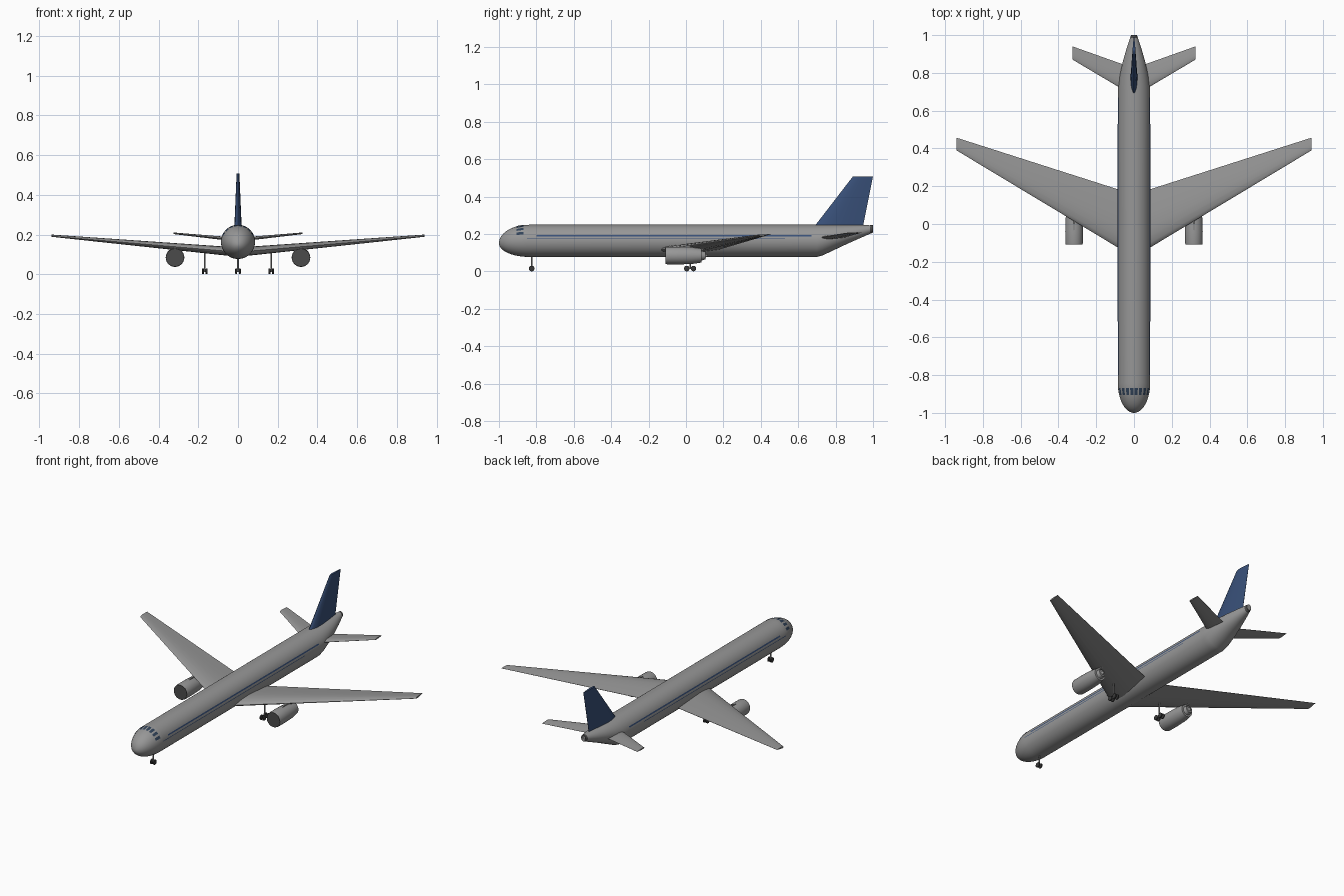
import bpy, bmesh, math
from math import sin, cos, pi, radians, sqrt

if "Cube" in bpy.data.objects:
    bpy.data.objects.remove(bpy.data.objects["Cube"])


def material(name, rgb):
    m = bpy.data.materials.new(name)
    m.diffuse_color = (*rgb, 1)
    m.use_nodes = True
    m.node_tree.nodes["Principled BSDF"].inputs["Base Color"].default_value = m.diffuse_color
    return m


GREY = material("hull_grey", (0.31, 0.31, 0.31))
BLUE = material("tail_blue", (0.04, 0.08, 0.19))
GLASS = material("window_blue", (0.03, 0.055, 0.1))
DARK = material("rubber", (0.04, 0.04, 0.04))
FAN = material("fan_grey", (0.07, 0.07, 0.07))


def loft(name, rings, mat=None, closed=True, angle=35):
    """Skin a list of equal-length point rings; closed rings get end caps."""
    bm = bmesh.new()
    vs = [[bm.verts.new(p) for p in r] for r in rings]
    n = len(rings[0])
    for a, b in zip(vs, vs[1:]):
        for i in range(n if closed else n - 1):
            j = (i + 1) % n
            bm.faces.new((a[i], a[j], b[j], b[i]))
    if closed:
        bm.faces.new(vs[0])
        bm.faces.new(vs[-1])
    bmesh.ops.recalc_face_normals(bm, faces=bm.faces)
    me = bpy.data.meshes.new(name)
    bm.to_mesh(me)
    bm.free()
    ob = bpy.data.objects.new(name, me)
    bpy.context.collection.objects.link(ob)
    me.materials.append(mat or GREY)
    bpy.ops.object.select_all(action='DESELECT')
    ob.select_set(True)
    bpy.context.view_layer.objects.active = ob
    bpy.ops.object.shade_smooth_by_angle(angle=radians(angle))
    return ob


def lathe(name, center, profile, axis='Y', mat=None, seg=28):
    """Revolve (offset, radius) pairs around an axis through center."""
    x, y, z = center
    rings = []
    for d, r in profile:
        ring = []
        for i in range(seg):
            c, s = r * cos(2 * pi * i / seg), r * sin(2 * pi * i / seg)
            o = {'X': (d, c, s), 'Y': (c, d, s), 'Z': (c, s, d)}[axis]
            ring.append((x + o[0], y + o[1], z + o[2]))
        rings.append(ring)
    return loft(name, rings, mat)


# Fuselage: (y, centre z, half width, half height), rounded nose then upswept tail
R = 0.086
body = []
for k in range(13):
    t = max(0.04, sin(k / 12 * pi / 2))
    body.append((-0.84 - 0.16 * cos(k / 12 * pi / 2), 0.15 + 0.013 * t, R * t, R * t))
body += [(0.70, 0.163, R, R), (0.73, 0.167, 0.084, 0.082), (0.79, 0.181, 0.075, 0.068),
         (0.86, 0.197, 0.059, 0.051), (0.93, 0.212, 0.039, 0.035), (1.0, 0.227, 0.015, 0.019)]


def skin(y, a, k=1.0):
    """Point on the fuselage at station y, angle a measured from +x."""
    for p, q in zip(body, body[1:]):
        if y <= q[0]:
            break
    t = (y - p[0]) / (q[0] - p[0])
    zc, rx, rz = (p[i] + (q[i] - p[i]) * t for i in (1, 2, 3))
    return (k * rx * cos(a), y, zc + k * rz * sin(a))


loft("fuselage", [[(rx * cos(2 * pi * i / 48), y, zc + rz * sin(2 * pi * i / 48))
                   for i in range(48)] for y, zc, rx, rz in body], angle=40)

# Dark exhaust cap at the tail tip
loft("tail_cap", [[skin(y, 2 * pi * i / 24, k) for i in range(24)]
                  for y, k in ((0.985, 1.01), (1.0, 1.03))], FAN)


def patch(name, y0, y1, a0, a1, mat, k):
    loft(name, [[skin(y0 + (y1 - y0) * j / 3, a0 + (a1 - a0) * i / 3, k)
                 for i in range(4)] for j in range(4)], mat, closed=False)


# Cockpit windows
for d in (8, 24, 42, 61):
    for s in (-1, 1):
        a = radians(90 + s * d)
        patch("cockpit_window", -0.905, -0.868, a - radians(5.5), a + radians(5.5), GLASS, 1.022)

# Cabin window band and thin trim line on both sides
for z0, z1, y0, y1 in ((0.187, 0.195, -0.80, 0.67), (0.172, 0.1755, -0.85, 0.53)):
    a0, a1 = math.asin((z0 - 0.163) / R), math.asin((z1 - 0.163) / R)
    for m in (False, True):
        patch("side_stripe", y0, y1, pi - a0 if m else a0, pi - a1 if m else a1,
              BLUE, 1.007)

# Airfoil outline: (chord fraction, half thickness fraction), mirrored below
FOIL = [(0, 0), (0.02, 0.3), (0.08, 0.62), (0.2, 0.92), (0.35, 1), (0.6, 0.72), (0.85, 0.3), (1, 0.04)]
LOOP = FOIL + [(c, -h) for c, h in reversed(FOIL[1:])]


def surface(name, stations, side=1, upright=False, mat=None):
    """Stations: (span, leading y, leading z, trailing y, trailing z, half thickness)."""
    rings = []
    for x, y0, z0, y1, z1, h in stations:
        ring = []
        for c, t in LOOP:
            y, z = y0 + (y1 - y0) * c, z0 + (z1 - z0) * c
            ring.append((t * h, y, z) if upright else (side * x, y, z + t * h))
        rings.append(ring)
    return loft(name, rings, mat)


# Tail fin
surface("tail_fin", [(0, 0.675, 0.225, 0.943, 0.225, 0.019), (0, 0.893, 0.508, 1.0, 0.508, 0.007)],
        upright=True, mat=BLUE)


def wheel(x, y, r=0.015):
    lathe("wheel", (x, y, r), [(-0.005, r * 0.75), (-0.0035, r), (0.0035, r), (0.005, r * 0.75)],
          'X', DARK, 18)


def leg(name, x, y, top):
    lathe(name, (x, y, 0), [(0.013, 0.004), (top, 0.004)], 'Z', None, 12)
    lathe("axle", (x, y, 0.015), [(-0.01, 0.003), (0.01, 0.003)], 'X', None, 10)


for s in (-1, 1):
    # Main wing and tailplane
    surface("wing", [(0.03, -0.158, 0.114, 0.166, 0.114, 0.023),
                     (0.94, 0.39, 0.192, 0.457, 0.199, 0.005)], s)
    surface("tailplane", [(0.01, 0.683, 0.174, 0.828, 0.176, 0.010),
                          (0.325, 0.87, 0.206, 0.94, 0.207, 0.004)], s)
    # Engine pod, fan disc, exhaust cone and pylon
    ex, ez = 0.317 * s, 0.084
    lathe("engine_pod", (ex, 0, ez),
          [(-0.107, 0.045), (-0.10, 0.0465), (-0.04, 0.047),
           (0.03, 0.045), (0.083, 0.037), (0.083, 0.026), (0.103, 0.02)])
    lathe("engine_fan", (ex, 0, ez), [(-0.109, 0.0445), (-0.105, 0.0445)], mat=FAN)
    lathe("exhaust_cone", (ex, 0, ez), [(0.10, 0.013), (0.118, 0.002)])
    w = 0.005
    loft("engine_pylon", [[(ex + d, y, z) for y, z in
                           ((-0.06, 0.125), (0.0, 0.137), (0.06, 0.145), (0.14, 0.14), (0.08, 0.11), (-0.05, 0.115))]
                          for d in (-w, w)])
    # Main landing gear bogie
    gx = 0.167 * s
    leg("main_gear_leg", gx, 0.022, 0.12)
    lathe("bogie_beam", (gx, 0.022, 0.015), [(-0.018, 0.003), (0.018, 0.003)], 'Y', None, 10)
    for y in (0.004, 0.040):
        for d in (-0.009, 0.009):
            wheel(gx + d, y)
    # Nose wheels
    wheel(0.009 * s, -0.825)

# Nose landing gear
leg("nose_gear_leg", 0, -0.825, 0.1)
